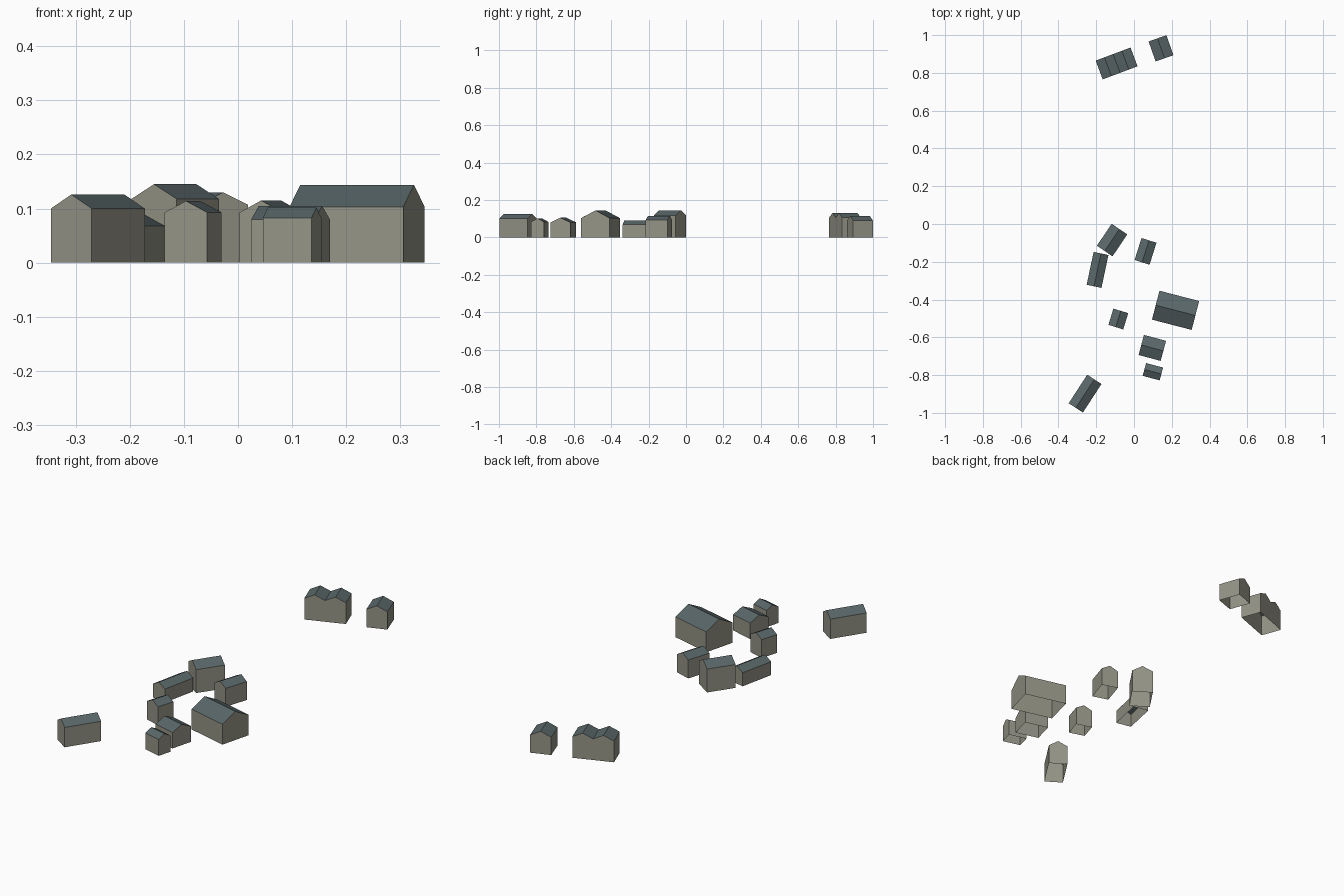
import bpy, bmesh
from math import radians
from mathutils import Matrix

old = bpy.data.objects.get("Cube")
if old:
    bpy.data.objects.remove(old, do_unlink=True)


def make_material(name, color):
    mat = bpy.data.materials.new(name)
    mat.use_nodes = True
    mat.diffuse_color = color
    mat.node_tree.nodes["Principled BSDF"].inputs["Base Color"].default_value = color
    return mat


wall_mat = make_material("stone_wall", (0.30, 0.295, 0.24, 1))
roof_mat = make_material("slate_roof", (0.10, 0.135, 0.14, 1))


def house(name, x, y, angle, length, width, eave, ridge, bays=1):
    """Open-bottomed gabled shell; its ridges run along the local x axis."""
    bm = bmesh.new()
    # Gable outline: floor, eave, then a ridge and an eave for each bay
    outline = [(-width / 2, 0), (-width / 2, eave)]
    for i in range(bays):
        start = -width / 2 + i * width / bays
        outline += [(start + width / bays / 2, ridge), (start + width / bays, eave)]
    outline.append((width / 2, 0))

    back, front = [[bm.verts.new((s * length / 2, v, z)) for v, z in outline]
                   for s in (-1, 1)]
    bm.faces.new(front)
    bm.faces.new(back[::-1])
    for i in range(len(outline) - 1):
        face = bm.faces.new((front[i], back[i], back[i + 1], front[i + 1]))
        # Sloping strips are roof, upright ones are wall
        if 0 < i < len(outline) - 2:
            face.material_index = 1
    bmesh.ops.recalc_face_normals(bm, faces=bm.faces)

    mesh = bpy.data.meshes.new(name)
    bm.to_mesh(mesh)
    bm.free()
    mesh.materials.append(wall_mat)
    mesh.materials.append(roof_mat)
    obj = bpy.data.objects.new(name, mesh)
    obj.matrix_world = Matrix.Translation((x, y, 0)) @ Matrix.Rotation(radians(angle), 4, "Z")
    bpy.context.collection.objects.link(obj)


# Far outlying buildings
house("double_gable_barn", -0.092, 0.85, 110.5, 0.106, 0.197, 0.107, 0.13, bays=2)
house("far_cottage", 0.143, 0.93, 109.5, 0.112, 0.10, 0.09, 0.114)

# Ring of buildings around the yard
house("tall_house", -0.116, -0.085, 56, 0.14, 0.10, 0.118, 0.145)
house("low_shed", -0.193, -0.243, 78, 0.178, 0.08, 0.068, 0.09)
house("north_cottage", 0.061, -0.145, 72.5, 0.122, 0.083, 0.093, 0.115)
house("west_cottage", -0.083, -0.503, 73, 0.09, 0.082, 0.093, 0.114)
house("great_barn", 0.22, -0.457, -14.5, 0.217, 0.158, 0.103, 0.144)
house("south_cottage", 0.097, -0.656, -15, 0.121, 0.11, 0.08, 0.105)
house("small_outhouse", 0.10, -0.782, -15, 0.093, 0.07, 0.083, 0.102)

# Near outlying building
house("lone_house", -0.259, -0.898, 57, 0.18, 0.09, 0.10, 0.126)
